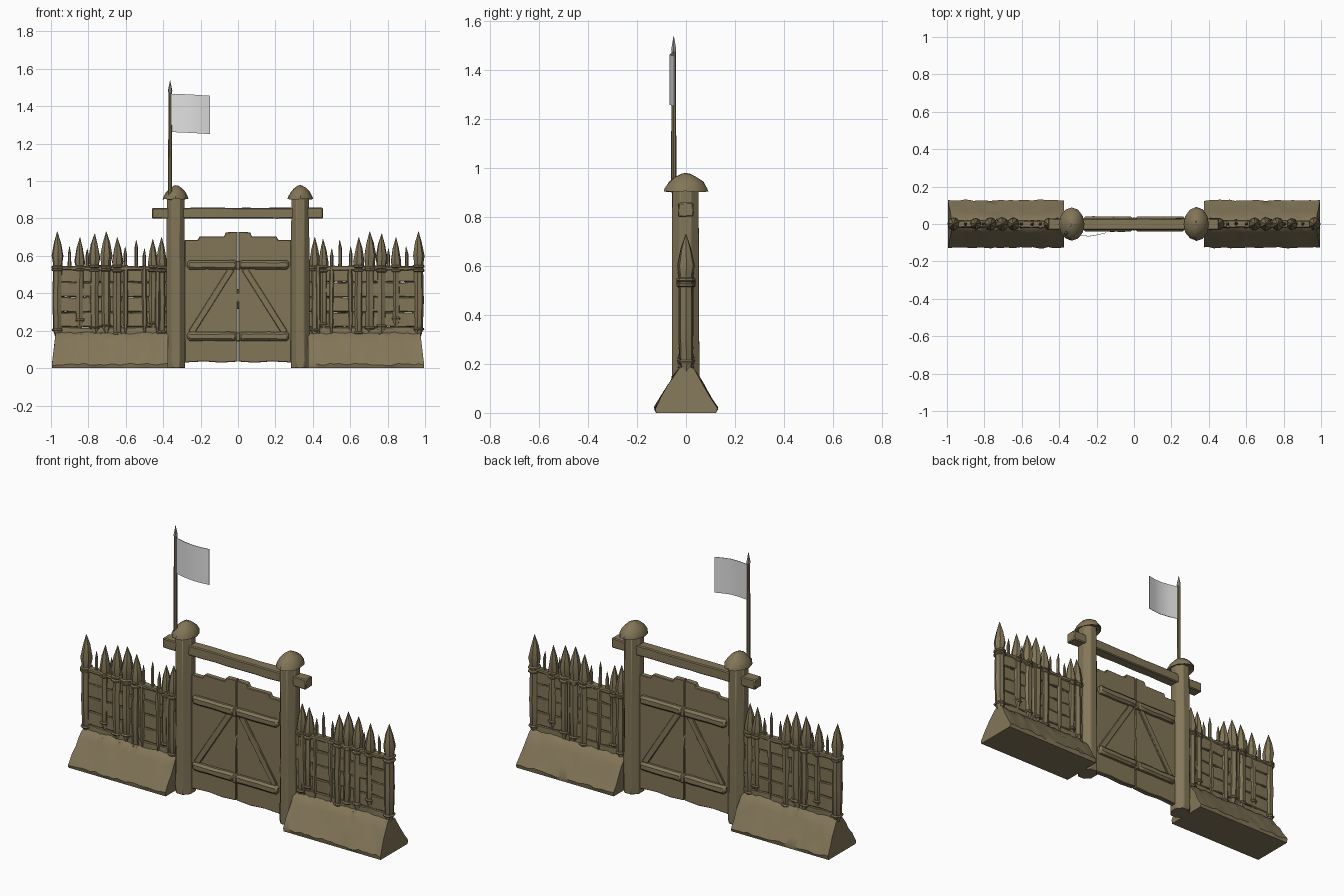
import bpy, bmesh, math, random
from mathutils import Vector, Matrix

if "Cube" in bpy.data.objects:
    bpy.data.objects.remove(bpy.data.objects["Cube"])

random.seed(4)

def material(name, rgb):
    m = bpy.data.materials.new(name)
    m.diffuse_color = (*rgb, 1)
    m.use_nodes = True
    m.node_tree.nodes["Principled BSDF"].inputs["Base Color"].default_value = m.diffuse_color
    return m

WOOD = material("weathered wood", (0.225, 0.18, 0.098))
CLOTH = material("pale cloth", (0.75, 0.75, 0.75))
METAL = material("grey metal", (0.36, 0.36, 0.36))

def finish(name, bm, mat=WOOD, bevel=0, angle=35):
    bmesh.ops.recalc_face_normals(bm, faces=bm.faces)
    me = bpy.data.meshes.new(name)
    bm.to_mesh(me)
    bm.free()
    me.materials.append(mat)
    ob = bpy.data.objects.new(name, me)
    bpy.context.collection.objects.link(ob)
    if bevel:
        b = ob.modifiers.new("worn edges", 'BEVEL')
        b.width, b.segments = bevel, 1
    bpy.ops.object.select_all(action='DESELECT')
    ob.select_set(True)
    bpy.context.view_layer.objects.active = ob
    bpy.ops.object.shade_smooth_by_angle(angle=math.radians(angle))
    return ob

def rough(bm, amount):
    for v in bm.verts:
        v.co += Vector([random.uniform(-amount, amount) for _ in range(3)])

def sweep(bm, rings):
    """Skin a list of closed point rings and cap both ends."""
    vs = [[bm.verts.new(p) for p in r] for r in rings]
    n = len(vs[0])
    for a, b in zip(vs, vs[1:]):
        for i in range(n):
            j = (i + 1) % n
            bm.faces.new((a[i], a[j], b[j], b[i]))
    bm.faces.new(vs[0])
    bm.faces.new(vs[-1])

def lathe(bm, x, y, profile, sides, sy=1.0, wobble=0.0, turn=0.0):
    rings = []
    for r, z in profile:
        dx, dy = random.uniform(-wobble, wobble), random.uniform(-wobble, wobble)
        rings.append([(x + dx + r * math.cos(turn + math.tau * i / sides),
                       y + dy + r * sy * math.sin(turn + math.tau * i / sides), z)
                      for i in range(sides)])
    sweep(bm, rings)

def box(name, x0, x1, y0, y1, z0, z1, bevel=0.006, cuts=0, noise=0.0, tilt=0.0):
    bm = bmesh.new()
    rings = []
    for k in range(cuts + 2):
        x = x0 + (x1 - x0) * k / (cuts + 1)
        rings.append([(x, y0, z0), (x, y1, z0), (x, y1, z1), (x, y0, z1)])
    sweep(bm, rings)
    rough(bm, noise)
    if tilt:
        c = Vector(((x0 + x1) / 2, 0, (z0 + z1) / 2))
        bmesh.ops.rotate(bm, verts=bm.verts, cent=c, matrix=Matrix.Rotation(tilt, 3, 'Y'))
    return finish(name, bm, bevel=bevel)

# stakes: (x, top height, radius, bottom height)
STAKES = [(0.965, 0.73, 0.027, 0.15), (0.845, 0.70, 0.024, 0.20), (0.767, 0.72, 0.027, 0.16),
          (0.705, 0.73, 0.028, 0.17), (0.645, 0.70, 0.026, 0.14), (0.455, 0.69, 0.024, 0.19),
          (0.41, 0.70, 0.025, 0.14)]
STICKS = [(0.90, 0.65), (0.805, 0.64), (0.602, 0.65), (0.545, 0.685), (0.50, 0.64)]

for s, side in ((-1, "left"), (1, "right")):
    # earth bank
    bm = bmesh.new()
    half = [(0.122, 0.0), (0.127, 0.02), (0.098, 0.068), (0.073, 0.11), (0.052, 0.145), (0.03, 0.178)]
    prof = half + [(0, 0.195)] + [(-y, z) for y, z in reversed(half)]
    rings = []
    for k in range(23):
        t = k / 22
        ring = []
        for y, z in prof:
            x = 0.375 + t * (0.62 - 0.12 * max(0, z - 0.02))
            n = 0.006 if z > 0.001 else 0.0
            ring.append((s * (x + (random.uniform(-n, n) if 0 < k < 22 else 0)),
                         y + random.uniform(-n, n) * 0.6, z + random.uniform(-n, n)))
        rings.append(ring)
    sweep(bm, rings)
    finish(side + "_earth_bank", bm)

    # rough infill wall of horizontal split boards
    for k in range(5):
        z = 0.14 + k * 0.08
        y = random.uniform(-0.004, 0.004)
        x0, x1 = sorted((s * 0.37, s * 0.96))
        box(f"{side}_infill_board_{k}", x0, x1, y - 0.014, y + 0.014, z, z + 0.079,
            0.004, 14, 0.003)

    # pointed stakes with lashings
    bm, rope = bmesh.new(), bmesh.new()
    for x, top, r, low in STAKES:
        neck = top - 0.165
        lathe(bm, s * x, 0, [(r * 0.25, low), (r * 0.9, low + 0.05), (r, 0.36), (r * 0.95, 0.52),
                             (r * 0.98, neck), (r * 1.2, neck + 0.035), (r * 0.72, top - 0.06),
                             (0.001, top)], 7, 1.1, 0.002, random.random())
        for z in (0.523, 0.54):
            z += random.uniform(-0.004, 0.004)
            lathe(rope, s * x, 0, [(r, z - 0.008), (r * 1.22, z - 0.004), (r * 1.22, z + 0.004),
                                   (r, z + 0.008)], 8, 1.15)
        z = low + 0.04 + random.uniform(0, 0.03)
        lathe(rope, s * x, 0, [(r, z - 0.007), (r * 1.18, z), (r, z + 0.007)], 8, 1.15)
    finish(side + "_stakes", bm)
    finish(side + "_lashings", rope)

    # thin sticks between the stakes
    bm = bmesh.new()
    for x, top in STICKS:
        lathe(bm, s * x, 0, [(0.007, 0.3), (0.010, 0.5), (0.009, top - 0.04), (0.001, top)], 6, 1.0, 0.002)
    for x, y in ((0.43, -0.016), (0.50, -0.012), (0.545, 0.012), (0.60, -0.012), (0.73, 0.014)):
        lathe(bm, s * x, y, [(0.004, 0.18), (0.013, 0.24), (0.014, 0.5), (0.008, 0.55)], 6, 1.0, 0.003)
    finish(side + "_thin_sticks", bm)

    # top rail tying the stakes together
    x0, x1 = sorted((s * 0.37, s * 0.97))
    box(side + "_top_rail", x0, x1, -0.02, 0.02, 0.523, 0.545, 0.005, 16, 0.003)

    # gate post
    bm = bmesh.new()
    lathe(bm, s * 0.333, -0.002, [(0.054, 0.0), (0.055, 0.04), (0.053, 0.3), (0.053, 0.6), (0.051, 0.93)],
          8, 1.13, 0.001, math.pi / 8)
    finish(side + "_gate_post", bm, bevel=0.003, angle=30)

    # rounded post cap
    bm = bmesh.new()
    lathe(bm, s * 0.333, 0, [(0.05, 0.912), (0.068, 0.903), (0.066, 0.915), (0.052, 0.942),
                             (0.033, 0.962), (0.012, 0.975), (0.001, 0.977)], 12, 1.32, 0.001)
    rough(bm, 0.002)
    finish(side + "_post_cap", bm)

    # gate leaf with stepped top
    bm = bmesh.new()
    top = [(0.285, 0.685), (0.215, 0.685), (0.205, 0.705), (0.075, 0.703), (0.065, 0.726), (0.002, 0.728)]
    low = [(0.002, 0.035), (0.09, 0.029), (0.18, 0.036), (0.285, 0.03)]
    sweep(bm, [[(s * x, y, z) for x, z in top + low] for y in (-0.015, 0.015)])
    finish(side + "_gate_leaf", bm, bevel=0.003)

    # gate crossbars and diagonal brace, seen from both faces
    for z, label in ((0.552, "upper"), (0.17, "lower")):
        x0, x1 = sorted((s * 0.006, s * 0.272))
        box(f"{side}_{label}_crossbar", x0, x1, -0.04, 0.04, z - 0.024, z + 0.024, 0.012, 4, 0.002)
    a, b = Vector((0.25, 0.19)), Vector((0.035, 0.53))
    c, d = (a + b) / 2, b - a
    h = d.length / 2
    box(side + "_diagonal_brace", s * c.x - h, s * c.x + h, -0.024, 0.024, c.y - 0.017, c.y + 0.017,
        0.003, 0, 0, math.atan2(-d.y, s * d.x))

# blocks where the two leaves meet
for z, label in ((0.553, "upper"), (0.17, "lower")):
    box(label + "_meeting_block", -0.012, 0.012, -0.034, 0.034, z - 0.027, z + 0.02, 0.004)

# spindle shaped gate handle
bm = bmesh.new()
lathe(bm, 0, 0, [(0.001, 0.315), (0.008, 0.355), (0.009, 0.395), (0.001, 0.425)], 6, 2.6)
finish("gate_handle", bm)

# lintel beam
box("lintel_beam", -0.46, 0.455, -0.032, 0.03, 0.80, 0.857, 0.005, 10, 0.0018)

# flag pole and its tip
bm = bmesh.new()
lathe(bm, -0.363, -0.05, [(0.011, 0.90), (0.010, 1.2), (0.009, 1.478)], 8)
finish("flag_pole", bm)
bm = bmesh.new()
lathe(bm, -0.363, -0.05, [(0.008, 1.47), (0.012, 1.482), (0.001, 1.537)], 6)
finish("pole_tip", bm, METAL)

# gently waving flag
bm = bmesh.new()
rings = []
for x, y, drop in ((-0.357, -0.05, 0), (-0.30, -0.061, 0.002), (-0.24, -0.065, 0.005),
                   (-0.195, -0.058, 0.008), (-0.15, -0.047, 0.011)):
    z0, z1 = 1.262 - drop, 1.467 - drop
    rings.append([(x, y - 0.0015, z0), (x, y + 0.0015, z0), (x, y + 0.0015, z1), (x, y - 0.0015, z1)])
sweep(bm, rings)
finish("flag", bm, CLOTH)
